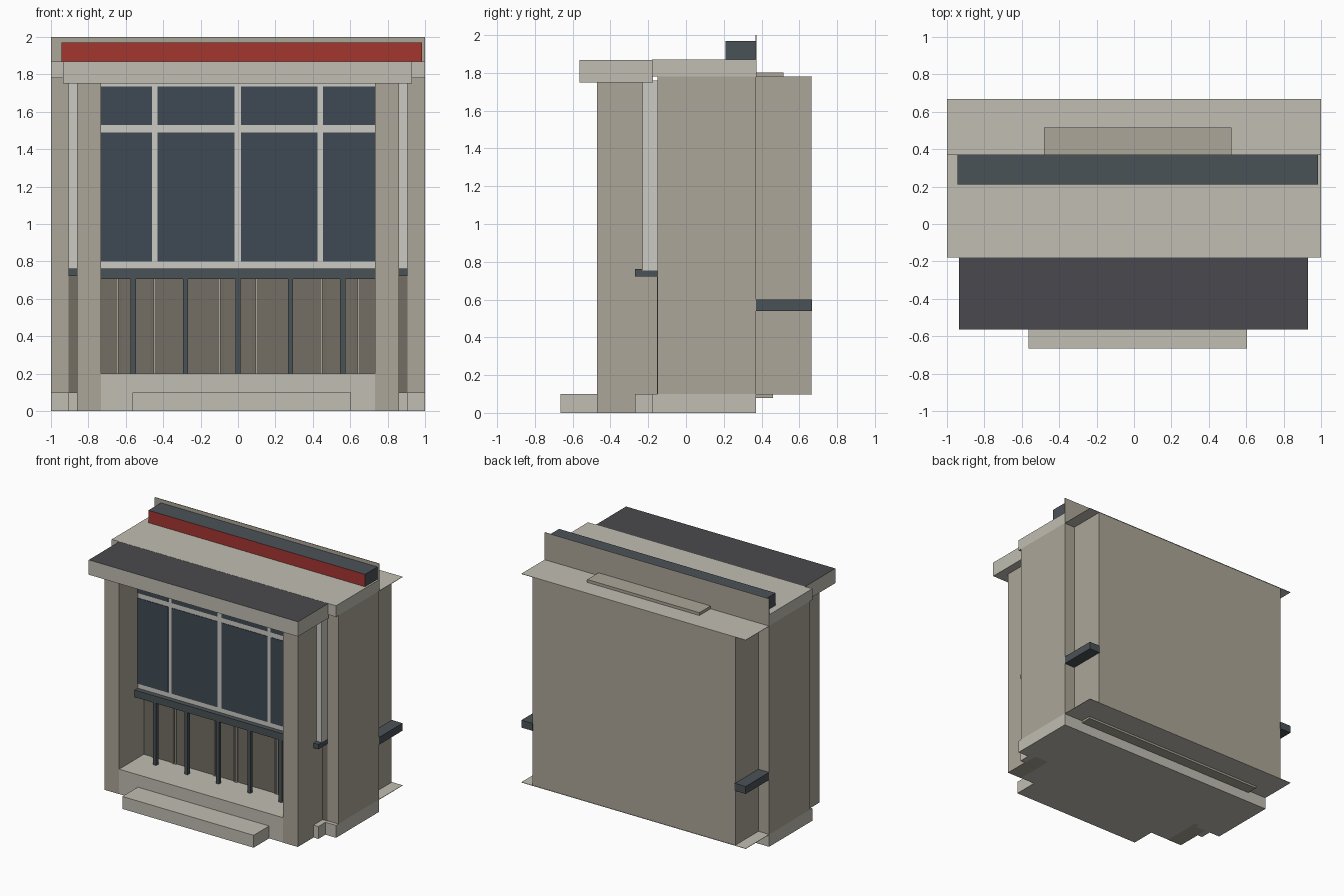
import bpy
import bmesh

cube = bpy.data.objects.get("Cube")
if cube:
    bpy.data.objects.remove(cube, do_unlink=True)


def material(name, hex_code):
    """Flat material from an sRGB hex colour."""
    srgb = [int(hex_code[i:i + 2], 16) / 255 for i in (0, 2, 4)]
    color = [((c + 0.055) / 1.055) ** 2.4 for c in srgb] + [1]
    mat = bpy.data.materials.new(name)
    mat.use_nodes = True
    mat.diffuse_color = color
    bsdf = mat.node_tree.nodes["Principled BSDF"]
    bsdf.inputs["Base Color"].default_value = color
    bsdf.inputs["Roughness"].default_value = 0.8
    return mat


WALL = material("wall_stone", "ACA698")
TRIM = material("trim_stone", "C0BDB2")
RECESS = material("recess_stone", "736E65")
FRAME = material("window_frame", "CBCAC3")
GLASS = material("glass", "3E4954")
METAL = material("dark_metal", "4A5256")
ROOF = material("roofing", "4A4A4E")
RED = material("sign_red", "A53630")


def box(name, x, y, z, mat, face_mat=None, normal=None):
    """Box from (min, max) ranges; one face may take a second material."""
    bm = bmesh.new()
    bmesh.ops.create_cube(bm, size=1)
    ranges = (x, y, z)
    for v in bm.verts:
        v.co = [r[0] if c < 0 else r[1] for c, r in zip(v.co, ranges)]
    bm.normal_update()
    mesh = bpy.data.meshes.new(name)
    mesh.materials.append(mat)
    if face_mat:
        mesh.materials.append(face_mat)
        for f in bm.faces:
            if f.normal.dot(normal) > 0.9:
                f.material_index = 1
    bm.to_mesh(mesh)
    bm.free()
    obj = bpy.data.objects.new(name, mesh)
    bpy.context.collection.objects.link(obj)
    return obj


def pair(name, x, y, z, mat):
    """The same box on the left and, mirrored, on the right."""
    box("left_" + name, x, y, z, mat)
    box("right_" + name, (-x[1], -x[0]), y, z, mat)


FULL = (-1, 1)
BAY = (-0.735, 0.735)
BACK, REAR = 0.37, 0.668

# Main body, plinth and cornice
box("main_body", FULL, (-0.15, BACK), (0.1, 1.78), WALL)
box("plinth", FULL, (-0.18, BACK), (0, 0.1), TRIM)
box("cornice", FULL, (-0.18, BACK), (1.78, 1.87), TRIM)
box("porch_back_wall", (-0.905, 0.905), (-0.154, -0.1), (0.1, 0.73), RECESS)

# Rear block with thin ledges and the parapet
box("rear_block", (-0.905, 0.905), (BACK, REAR - 0.003), (0.1, 1.778), WALL)
for label, z in (("top", 1.78), ("bottom", 0.1)):
    box("rear_flange_" + label, FULL, (BACK, REAR), (z - 0.003, z), TRIM)
box("rear_top_curb", (-0.48, 0.52), (BACK, 0.515), (1.78, 1.803), WALL)
box("rear_bottom_curb", (-0.83, 0.83), (BACK, 0.46), (0.08, 0.098), WALL)
box("parapet", FULL, (0.368, 0.372), (1.78, 2), WALL)
pair("side_ledge", (0.9, 1), (BACK, REAR), (0.54, 0.6), METAL)

# Porch platform, step and pillars
box("porch_platform", BAY, (-0.468, -0.15), (0, 0.2), TRIM)
box("front_step", (-0.565, 0.605), (-0.665, -0.46), (0, 0.1), TRIM)
pair("plinth_return", (0.86, 0.905), (-0.27, -0.15), (0, 0.1), TRIM)
pair("pillar", (0.732, 0.862), (-0.47, -0.15), (0, 1.76), WALL)

# Canopy and sign board
box("canopy", (-0.935, 0.93), (-0.565, -0.175), (1.75, 1.869), TRIM, ROOF, (0, 0, 1))
box("sign_board", (-0.945, 0.985), (0.21, 0.368), (1.868, 1.97), METAL, RED, (0, -1, 0))

# Window band with glass panes and sill
box("window_frame", (-0.905, 0.905), (-0.23, -0.15), (0.755, 1.76), FRAME)
columns = ((-0.735, -0.46), (-0.43, -0.02), (0.015, 0.425), (0.455, 0.735))
for i, x in enumerate(columns):
    for label, z in (("lower", (0.8, 1.49)), ("upper", (1.53, 1.735))):
        box(f"{label}_pane_{i + 1}", x, (-0.234, -0.2), z, GLASS)
box("window_sill", BAY, (-0.27, -0.15), (0.705, 0.762), METAL)
pair("side_sill", (0.735, 0.905), (-0.27, -0.15), (0.722, 0.762), METAL)

# Thin posts under the sill
for i in range(5):
    x = (i - 2) * 0.28
    box(f"sill_post_{i + 1}", (x - 0.014, x + 0.014), (-0.262, -0.234), (0.2, 0.71), METAL)

# Paired light battens on the porch back wall
for i, center in enumerate((0.09, 0.455, 0.635)):
    for j, offset in enumerate((-0.01, 0.01)):
        x = center + offset
        pair(f"batten_{i + 1}_{j + 1}", (x - 0.006, x + 0.006), (-0.165, -0.15), (0.2, 0.72), WALL)
